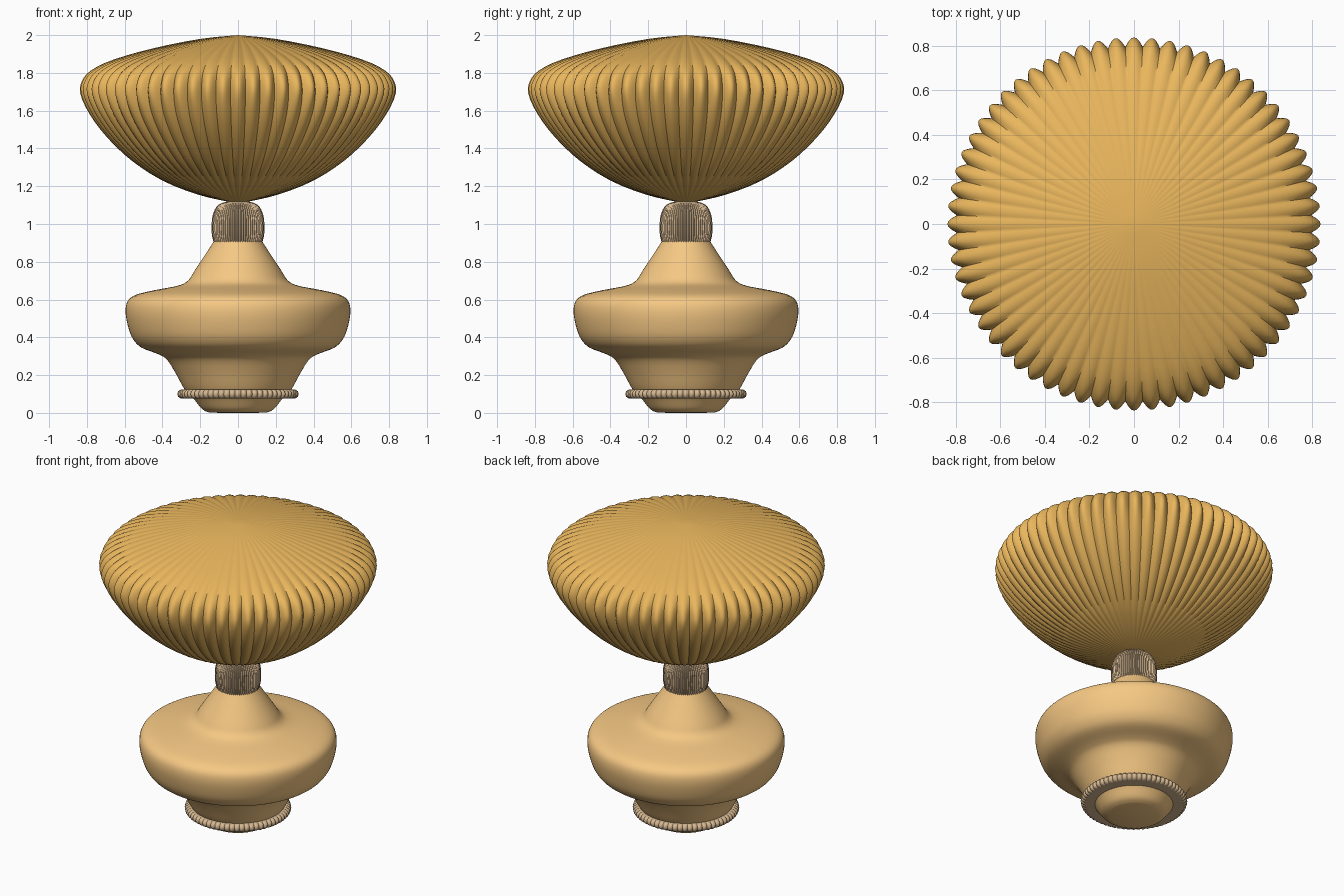
import bpy, bmesh, math

if "Cube" in bpy.data.objects:
    bpy.data.objects.remove(bpy.data.objects["Cube"])


def material(name, rgb):
    m = bpy.data.materials.new(name)
    m.diffuse_color = (*rgb, 1)
    m.use_nodes = True
    m.node_tree.nodes["Principled BSDF"].inputs["Base Color"].default_value = m.diffuse_color
    return m


def smooth_profile(pts, n):
    """Catmull-Rom resampling of an (r, z) profile."""
    out = []
    for i in range(len(pts) - 1):
        p = [pts[max(0, min(len(pts) - 1, i + k))] for k in (-1, 0, 1, 2)]
        for s in range(n):
            t = s / n
            out.append(tuple(0.5 * (2 * b + (c - a) * t + (2 * a - 5 * b + 4 * c - d) * t * t
                                    + (3 * b - a - 3 * c + d) * t ** 3) for a, b, c, d in zip(*p)))
    return out + [pts[-1]]


def lathe(name, profile, mat, sides=128, ribs=0, depth=lambda z: 0, closed=False, angle=40):
    """Spin a profile; ribs > 0 gives rounded ribs with sharp valleys, depth(z) deep."""
    bm = bmesh.new()
    rings = []
    for r, z in profile:
        if r < 1e-4:
            rings.append([bm.verts.new((0, 0, z))] * sides)
            continue
        ring = []
        for i in range(sides):
            a = 2 * math.pi * i / sides
            k = 1 - depth(z) * (1 - abs(math.cos(a * ribs / 2)))
            ring.append(bm.verts.new((r * k * math.cos(a), r * k * math.sin(a), z)))
        rings.append(ring)
    pairs = list(zip(rings, rings[1:])) + ([(rings[-1], rings[0])] if closed else [])
    for lo, hi in pairs:
        for i in range(sides):
            j = (i + 1) % sides
            bm.faces.new(list(dict.fromkeys((lo[i], lo[j], hi[j], hi[i]))))
    bmesh.ops.recalc_face_normals(bm, faces=bm.faces)
    me = bpy.data.meshes.new(name)
    bm.to_mesh(me)
    bm.free()
    ob = bpy.data.objects.new(name, me)
    bpy.context.collection.objects.link(ob)
    me.materials.append(mat)
    bpy.ops.object.select_all(action='DESELECT')
    ob.select_set(True)
    bpy.context.view_layer.objects.active = ob
    bpy.ops.object.shade_smooth_by_angle(angle=math.radians(angle))
    return ob


wood = material("pale_wood", (0.92, 0.58, 0.23))
gold = material("amber_shade", (0.82, 0.47, 0.11))
trim = material("trim", (0.66, 0.47, 0.28))

# Turned base body
body = [(0, 0.003), (0.15, 0.004), (0.19, 0.02), (0.235, 0.075), (0.28, 0.12), (0.33, 0.21),
        (0.375, 0.28), (0.42, 0.31), (0.51, 0.345), (0.555, 0.39), (0.58, 0.45), (0.595, 0.53),
        (0.585, 0.59), (0.54, 0.625), (0.44, 0.65), (0.32, 0.673), (0.265, 0.70), (0.225, 0.76),
        (0.13, 0.905), (0.12, 0.93), (0, 0.93)]
body[0], body[1] = (0, 0), (0.15, 0.001)
lathe("base_body", [body[0]] + smooth_profile(body[1:-1], 4) + [body[-1]], wood)

# Ribbed foot ring
ring = [(0.295 + 0.027 * math.cos(t * math.pi / 5), 0.1 + 0.025 * math.sin(t * math.pi / 5)) for t in range(-3, 4)]
lathe("foot_ring", [(0.22, 0.075)] + ring + [(0.22, 0.125)], trim, 384, 64, lambda z: 0.03, True)

# Ribbed neck cap
cap = [(0.13, 0.905), (0.139, 0.95), (0.139, 1.01), (0.13, 1.06), (0.105, 1.1), (0.06, 1.118), (0, 1.12)]
lathe("neck_cap", [(0, 0.905)] + smooth_profile(cap, 3), trim, 256, 64, lambda z: 0.05)

# Fluted mushroom shade, flutes deepest around the rim
shade = [(0, 1.115), (0.06, 1.12), (0.22, 1.158), (0.4, 1.23), (0.56, 1.333), (0.69, 1.455), (0.785, 1.58),
         (0.835, 1.69), (0.825, 1.76), (0.775, 1.815), (0.66, 1.87), (0.45, 1.93), (0.2, 1.98), (0, 2.0)]
lathe("fluted_shade", smooth_profile(shade, 3), gold, 512, 64,
      lambda z: 0.025 + 0.025 * math.exp(-((z - 1.73) / 0.1) ** 2))
